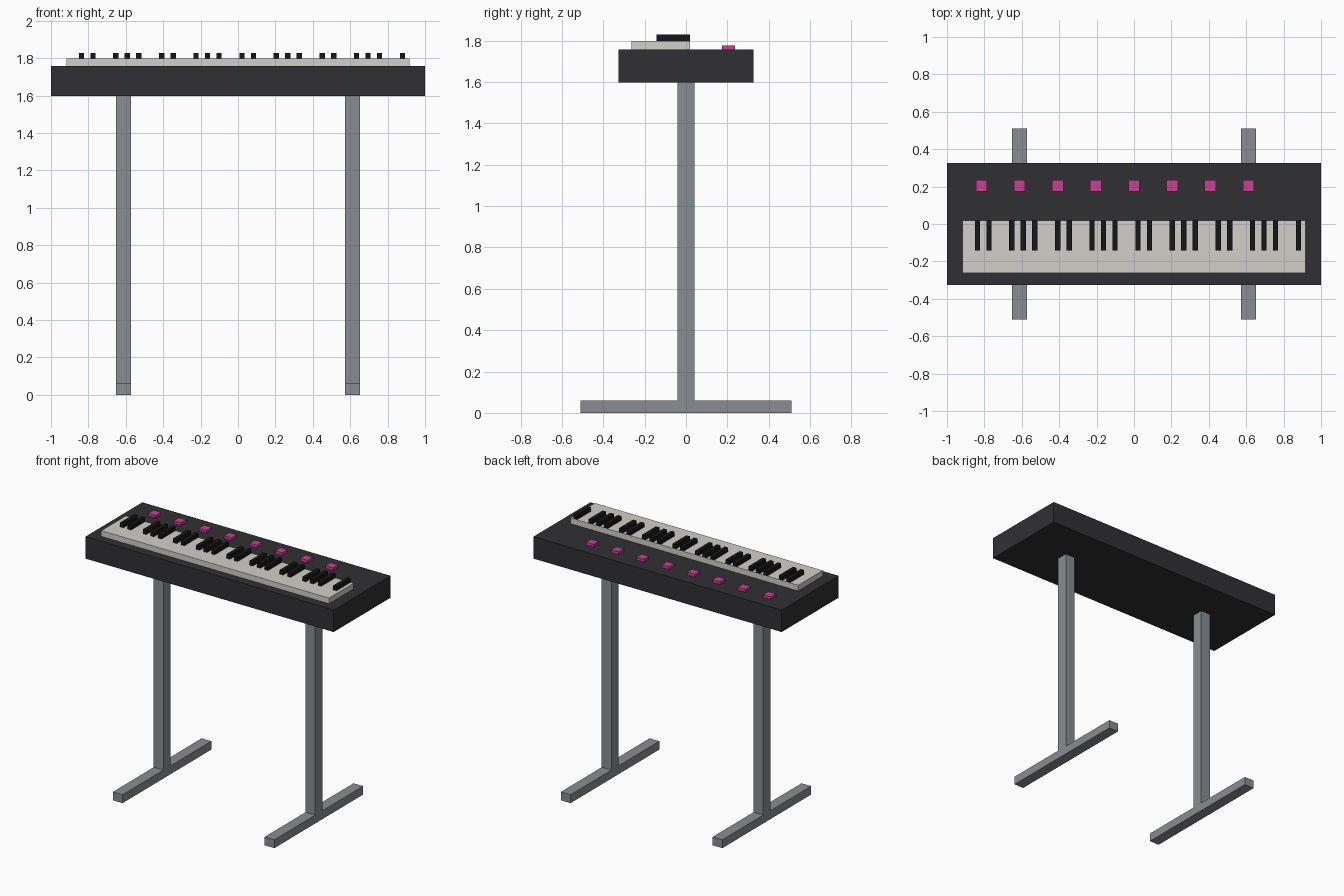
import bpy, bmesh
from mathutils import Matrix, Vector

if "Cube" in bpy.data.objects:
    bpy.data.objects.remove(bpy.data.objects["Cube"])


def material(name, rgb):
    m = bpy.data.materials.new(name)
    m.diffuse_color = (*rgb, 1)
    m.use_nodes = True
    m.node_tree.nodes["Principled BSDF"].inputs["Base Color"].default_value = m.diffuse_color
    return m


def boxes(name, spans, mat):
    """One object made of boxes, each given as (x0, x1, y0, y1, z0, z1)."""
    bm = bmesh.new()
    for x0, x1, y0, y1, z0, z1 in spans:
        centre = Vector(((x0 + x1) / 2, (y0 + y1) / 2, (z0 + z1) / 2))
        size = (x1 - x0, y1 - y0, z1 - z0, 1)
        bmesh.ops.create_cube(bm, size=1, matrix=Matrix.Translation(centre) @ Matrix.Diagonal(size))
    mesh = bpy.data.meshes.new(name)
    bm.to_mesh(mesh)
    bm.free()
    mesh.materials.append(mat)
    ob = bpy.data.objects.new(name, mesh)
    bpy.context.collection.objects.link(ob)
    return ob


casing = material("casing", (0.03, 0.03, 0.033))
ivory = material("ivory", (0.64, 0.63, 0.58))
black = material("black", (0.008, 0.008, 0.009))
pink = material("pink", (0.6, 0.05, 0.3))
steel = material("steel", (0.25, 0.27, 0.29))

# Keyboard body and white key bed
TOP, BED = 1.757, 1.798
boxes("keyboard_body", [(-1, 1, -0.327, 0.327, 1.597, TOP)], casing)
boxes("white_keys", [(-0.918, 0.918, -0.263, 0.02, TOP, BED)], ivory)

# Black keys in groups of two and three
xs = [-0.837 + 0.0613 * k for k in range(29) if k % 7 not in (2, 6)]
boxes("black_keys", [(x - 0.014, x + 0.014, -0.143, 0.02, BED, 1.829) for x in xs], black)

# Row of control buttons
for i in range(8):
    x = (i - 4) * 0.204
    boxes(f"button_{i + 1}", [(x - 0.03, x + 0.03, 0.175, 0.236, TOP, 1.777)], pink)

# Stand: an upright and a floor foot on each side
for side, x in (("left", -0.612), ("right", 0.612)):
    boxes(f"{side}_leg", [(x - 0.039, x + 0.039, -0.041, 0.041, 0.061, 1.597)], steel)
    boxes(f"{side}_foot", [(x - 0.039, x + 0.039, -0.511, 0.511, 0, 0.061)], steel)
